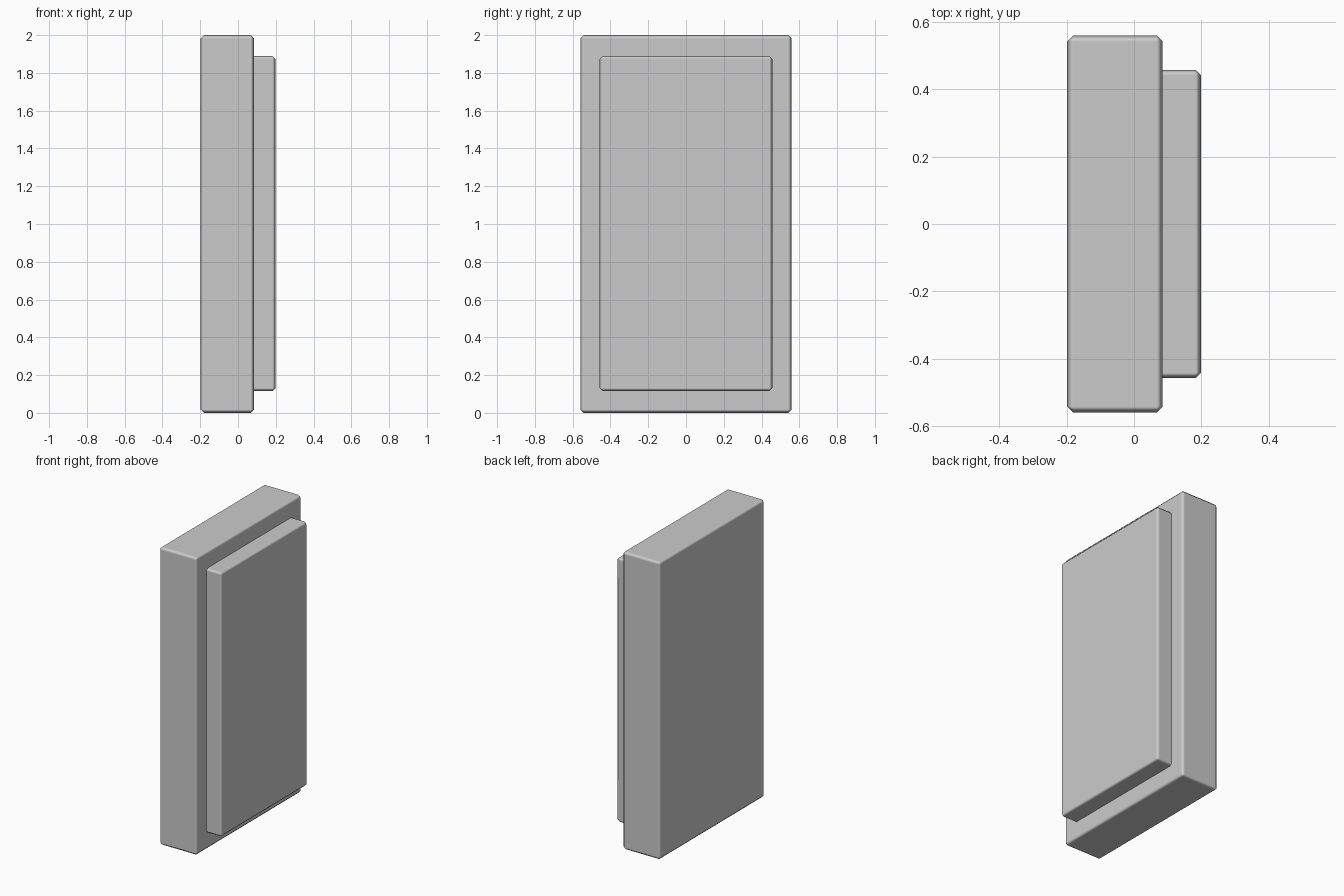
import bpy

if "Cube" in bpy.data.objects:
    bpy.data.objects.remove(bpy.data.objects["Cube"])


def rounded_box(name, x, y, z, bevel):
    """Box between the given (min, max) ranges with softly shaded chamfers."""
    bpy.ops.mesh.primitive_cube_add(
        size=1, location=[(a + b) / 2 for a, b in (x, y, z)])
    obj = bpy.context.object
    obj.name = name
    obj.scale = [b - a for a, b in (x, y, z)]
    bpy.ops.object.transform_apply(location=False, rotation=False, scale=True)
    bpy.ops.object.shade_smooth()
    mod = obj.modifiers.new("Chamfer", 'BEVEL')
    mod.width = bevel
    mod.segments = 1
    mod.limit_method = 'NONE'
    # Keep the large faces flat and blend only across the chamfers
    normals = obj.modifiers.new("Flat Faces", 'WEIGHTED_NORMAL')
    normals.weight = 100
    return obj


# Main slab
rounded_box("main_slab", (-0.198, 0.085), (-0.559, 0.559), (0, 2), 0.018)

# Raised front panel, its back edge sunk into the slab
rounded_box("raised_panel", (0.04, 0.198), (-0.457, 0.457), (0.115, 1.89), 0.016)
